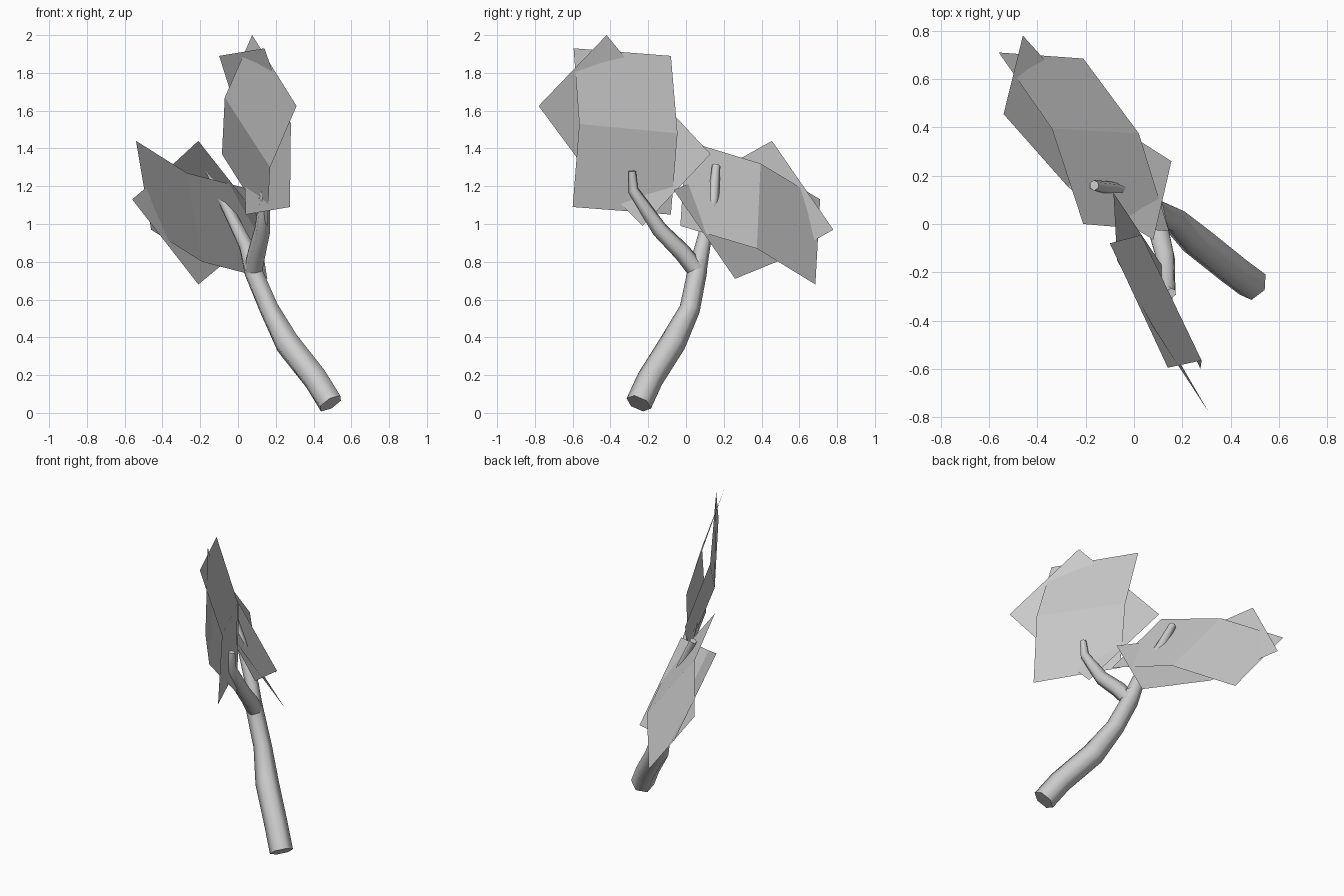
import bpy, bmesh, math
from mathutils import Vector

cube = bpy.data.objects.get("Cube")
if cube:
    bpy.data.objects.remove(cube)


def material(name, value):
    m = bpy.data.materials.new(name)
    m.use_nodes = True
    color = (value, value, value, 1)
    m.diffuse_color = color
    m.node_tree.nodes["Principled BSDF"].inputs["Base Color"].default_value = color
    return m


grey = material("pale grey", 0.6)


def add_object(name, bm):
    mesh = bpy.data.meshes.new(name)
    bm.to_mesh(mesh)
    bm.free()
    mesh.materials.append(grey)
    ob = bpy.data.objects.new(name, mesh)
    bpy.context.scene.collection.objects.link(ob)
    return ob


def tube(name, path, sides=6):
    """Smooth tapered limb through (x, y, z, radius) points."""
    bm = bmesh.new()
    pts = [Vector(p[:3]) for p in path]
    rings = []
    for i, p in enumerate(pts):
        axis = (pts[min(i + 1, len(pts) - 1)] - pts[max(i - 1, 0)]).normalized()
        u = axis.cross(Vector((0.6, -0.8, 0))).normalized()
        v = axis.cross(u)
        angles = [2 * math.pi * k / sides for k in range(sides)]
        rings.append([bm.verts.new(p + path[i][3] * (u * math.cos(a) + v * math.sin(a)))
                      for a in angles])
    for low, high in zip(rings, rings[1:]):
        for k in range(sides):
            n = (k + 1) % sides
            bm.faces.new((low[k], low[n], high[n], high[k]))
    bm.faces.new(rings[0][::-1])
    bm.faces.new(rings[-1])
    bmesh.ops.recalc_face_normals(bm, faces=bm.faces)
    ob = add_object(name, bm)
    bpy.ops.object.select_all(action='DESELECT')
    ob.select_set(True)
    bpy.context.view_layer.objects.active = ob
    bpy.ops.object.shade_smooth_by_angle(angle=math.radians(65))


def leaf_card(name, left, right):
    """Flat card of two quads, creased across its middle."""
    bm = bmesh.new()
    a = [bm.verts.new(p) for p in left]
    b = [bm.verts.new(p) for p in right]
    for i in range(2):
        bm.faces.new((a[i], b[i], b[i + 1], a[i + 1]))
    add_object(name, bm)


# Leaning trunk and its two branches
tube("trunk", [(0.49, -0.25, 0.05, 0.07), (0.41, -0.19, 0.18, 0.07),
               (0.26, -0.07, 0.37, 0.07), (0.165, 0.02, 0.55, 0.055),
               (0.08, 0.06, 0.75, 0.052), (0.07, 0.065, 0.81, 0.045)])
tube("front_branch", [(0.08, 0.06, 0.75, 0.05), (0.10, -0.02, 0.85, 0.048),
                      (0.13, -0.14, 0.97, 0.043), (0.145, -0.28, 1.18, 0.028),
                      (0.155, -0.285, 1.28, 0.02)])
tube("back_branch", [(0.08, 0.06, 0.75, 0.05), (0.04, 0.09, 0.89, 0.04),
                     (-0.08, 0.145, 1.13, 0.03), (-0.165, 0.16, 1.31, 0.022)])

# Upper foliage on the front branch
leaf_card("upper_leaf_upright",
          [(-0.10, -0.08, 1.89), (0.03, -0.045, 1.48), (0.04, -0.08, 1.05)],
          [(0.14, -0.595, 1.93), (0.28, -0.565, 1.53), (0.275, -0.60, 1.09)])
leaf_card("upper_leaf_tilted",
          [(0.075, -0.42, 2.0), (-0.07, -0.15, 1.67), (-0.085, 0.13, 1.37)],
          [(0.31, -0.78, 1.625), (0.17, -0.54, 1.30), (0.155, -0.23, 0.99)])

# Lower foliage on the back branch
leaf_card("lower_leaf_level",
          [(-0.56, 0.71, 1.13), (-0.34, 0.395, 1.32), (-0.21, 0.0, 1.44)],
          [(-0.21, 0.685, 0.68), (0.02, 0.375, 0.87), (0.145, -0.03, 0.99)])
leaf_card("lower_leaf_tilted",
          [(-0.54, 0.455, 1.44), (-0.27, 0.15, 1.27), (0.08, -0.065, 1.18)],
          [(-0.46, 0.78, 0.97), (-0.19, 0.48, 0.80), (0.155, 0.26, 0.71)])
